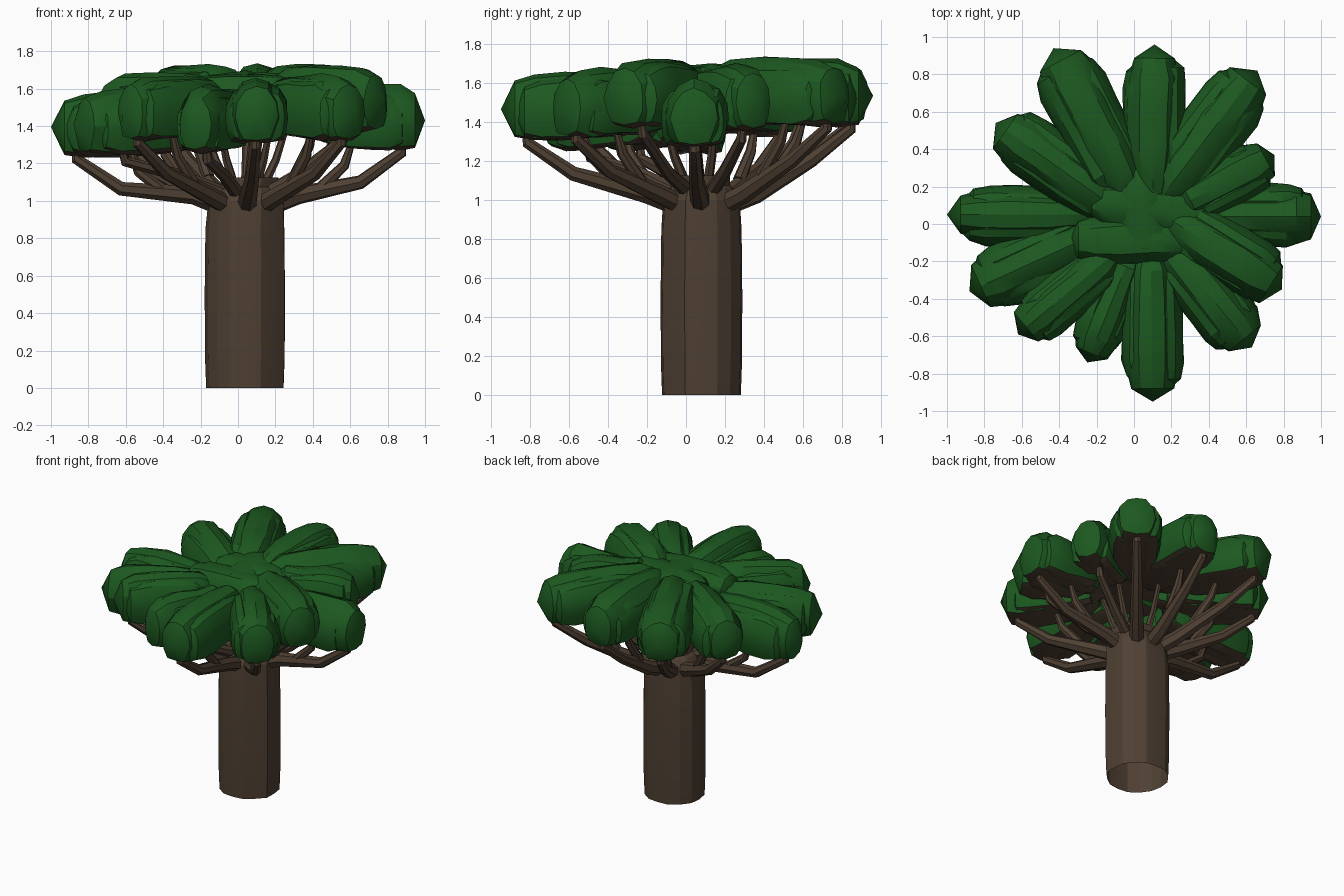
import bpy, bmesh, math, random
from mathutils import Vector

if "Cube" in bpy.data.objects:
    bpy.data.objects.remove(bpy.data.objects["Cube"])

random.seed(4)
CX, CY = 0.04, 0.08          # trunk axis


def material(name, rgb):
    m = bpy.data.materials.new(name)
    m.diffuse_color = (*rgb, 1)
    m.use_nodes = True
    m.node_tree.nodes["Principled BSDF"].inputs["Base Color"].default_value = m.diffuse_color
    return m


BARK = material("bark brown", (0.078, 0.051, 0.033))
LEAF = material("leaf green", (0.012, 0.1, 0.0145))


def loft(name, rings, mats, start=None, end=None, rule=None, smooth=30):
    """Skin a list of rings; start/end: 'cap', an apex point, or None for open."""
    bm = bmesh.new()
    vr = [[bm.verts.new(p) for p in r] for r in rings]
    n = len(rings[0])
    for a, b in zip(vr, vr[1:]):
        for i in range(n):
            j = (i + 1) % n
            bm.faces.new((a[i], a[j], b[j], b[i]))
    for ring, close in ((vr[0], start), (vr[-1], end)):
        if close == 'cap':
            bm.faces.new(ring)
        elif close is not None:
            tip = bm.verts.new(close)
            for i in range(n):
                bm.faces.new((ring[i], ring[(i + 1) % n], tip))
    bmesh.ops.recalc_face_normals(bm, faces=bm.faces)
    bm.normal_update()
    if rule:
        for f in bm.faces:
            f.material_index = rule(f)
    me = bpy.data.meshes.new(name)
    bm.to_mesh(me)
    bm.free()
    for m in mats:
        me.materials.append(m)
    ob = bpy.data.objects.new(name, me)
    bpy.context.collection.objects.link(ob)
    bpy.context.view_layer.objects.active = ob
    ob.select_set(True)
    bpy.ops.object.shade_smooth_by_angle(angle=math.radians(smooth))
    ob.select_set(False)
    return ob


def branch(name, pts, radii, sides=7):
    """Tapered bent tube through the points."""
    pts = [Vector(p) for p in pts]
    rings = []
    for i, p in enumerate(pts):
        t = (pts[min(i + 1, len(pts) - 1)] - pts[max(i - 1, 0)]).normalized()
        u = t.cross(Vector((0, 0, 1)))
        u = u.normalized() if u.length > 0.01 else Vector((1, 0, 0))
        v = u.cross(t)
        rings.append([p + radii[i] * (u * math.cos(k * math.tau / sides) + v * math.sin(k * math.tau / sides))
                      for k in range(sides)])
    loft(name, rings, [BARK], 'cap', 'cap')


# half section of a leaf clump: domed top, nearly flat underside
HALF = [(0, 0.98), (0.5, 0.86), (0.9, 0.42), (1, -0.1), (0.88, -0.55), (0.66, -0.88), (0, -0.98)]
SECTION = HALF + [(-x, z) for x, z in HALF[-2:0:-1]]
STATIONS = [(0.0, 0.58), (0.1, 0.86), (0.32, 0.97), (0.58, 1.03), (0.78, 1.02), (0.91, 0.8)]


def clump(name, a, b, w, h, za, zb):
    """Elongated leaf clump from inner point a to pointed outer tip b."""
    a, b = Vector((*a, za)), Vector((*b, zb))
    side = Vector((b.y - a.y, a.x - b.x, 0)).normalized()
    rings = []
    for t, s in STATIONS:
        s *= random.uniform(0.95, 1.05)
        c = a.lerp(b, t)
        rings.append([c + side * (x * w * s * random.uniform(0.93, 1.07))
                      + Vector((0, 0, z * h * (s if z > 0 else 0.4 + 0.58 * s) * random.uniform(0.95, 1.05)))
                      for x, z in SECTION])
    loft(name, rings, [LEAF, BARK], 'cap', b,
         lambda f: int(f.normal.z < -0.8), 30)


# trunk: ribbed column, narrowing to a rim, open underneath
SIDES = 16
rib = [random.uniform(0.97, 1.03) + (0.02 if k % 2 else -0.01) for k in range(SIDES)]
profile = [(0.0, 0.209), (0.16, 0.215), (0.5, 0.217), (0.85, 0.213), (1.0, 0.203), (1.06, 0.17),
           (1.075, 0.15), (1.125, 0.15)]
loft("trunk", [[(CX + 0.2 * max(0, z - 0.97) + r * rib[k] * math.cos(k * math.tau / SIDES),
                 CY + r * rib[k] * math.sin(k * math.tau / SIDES), z) for k in range(SIDES)]
               for z, r in profile], [BARK], None, 'cap', smooth=15)

# outer clumps: inner x, y, tip x, y, half width, centre height, main limb?
CLUMPS = [
    (0.40, 0.04, 1.00, 0.04, 0.15, 1.43, 1),
    (0.25, 0.10, 0.75, 0.37, 0.13, 1.51, 0),
    (0.16, 0.16, 0.66, 0.82, 0.16, 1.54, 1),
    (0.10, 0.14, 0.11, 0.96, 0.15, 1.535, 1),
    (-0.03, 0.18, -0.43, 0.94, 0.165, 1.54, 1),
    (-0.12, 0.10, -0.74, 0.54, 0.15, 1.49, 1),
    (-0.20, 0.05, -1.00, 0.05, 0.14, 1.395, 1),
    (-0.20, -0.05, -0.88, -0.36, 0.155, 1.41, 0),
    (-0.12, -0.17, -0.62, -0.59, 0.13, 1.48, 1),
    (-0.02, -0.17, -0.25, -0.74, 0.12, 1.42, 0),
    (0.09, -0.17, 0.10, -0.95, 0.145, 1.465, 1),
    (0.20, -0.13, 0.63, -0.66, 0.15, 1.48, 1),
    (0.20, 0.02, 0.79, -0.35, 0.155, 1.535, 0),
]
axis = Vector((CX, CY))
for i, (ax, ay, bx, by, w, zc, main) in enumerate(CLUMPS):
    a, b = Vector((ax, ay)), Vector((bx, by))
    d = (b - a).normalized()
    s = Vector((d.y, -d.x)) * w * (1 if i % 2 else -1)
    clump(f"leaf_clump_{i}", a, b, w * 0.95, 0.175, zc + 0.035, zc)
    # smaller overlapping clumps on both flanks
    clump(f"leaf_clump_side_{i}", a + d * 0.06 + s * 0.56, b - d * 0.06 + s * 0.56, w * 0.6, 0.155, zc + 0.02, zc - 0.01)
    clump(f"leaf_clump_flank_{i}", a + d * 0.04 - s * 0.5, b - d * 0.08 - s * 0.5, w * 0.6, 0.15, zc, zc - 0.015)

    # limb that carries the clump
    out = b - axis
    u = out.normalized()
    along = lambda f, z: (*(axis + out * f), z)
    if main:
        branch(f"limb_{i}", [(*(axis + u * 0.15), 0.98), (*(axis + u * 0.28), 1.03), along(0.64, zc - 0.33),
                             along(0.87, zc - 0.17), along(0.88, zc - 0.05)],
               [0.052, 0.05, 0.038, 0.03, 0.014])
        branch(f"limb_fork_{i}", [along(0.42, (zc - 0.33 + 1.04) / 2), along(0.55, zc - 0.24),
                                  along(0.6, zc - 0.1)], [0.034, 0.028, 0.016])
    else:
        branch(f"limb_{i}", [(*(axis + u * 0.13), 1.04), along(0.4, 1.14), along(0.7, zc - 0.2),
                             along(0.74, zc - 0.08)], [0.04, 0.035, 0.028, 0.015])

# crown centre: low clumps covering the middle
clump("crown_clump_left", (0.34, -0.08), (-0.36, -0.09), 0.14, 0.13, 1.56, 1.54)
clump("crown_clump_right", (-0.22, 0.13), (0.46, 0.03), 0.15, 0.13, 1.57, 1.55)
clump("crown_clump_back", (0.08, -0.18), (0.01, 0.34), 0.17, 0.13, 1.56, 1.57)

# thin upright shoots from the trunk top into the crown
for k in range(5):
    t = k * math.tau / 5 + 0.3
    c, s = math.cos(t), math.sin(t)
    branch(f"shoot_{k}", [(CX + 0.1 * c, CY + 0.1 * s, 1.08), (CX + 0.17 * c, CY + 0.17 * s, 1.22),
                          (CX + 0.25 * c, CY + 0.25 * s, 1.46)], [0.026, 0.022, 0.015], 6)
